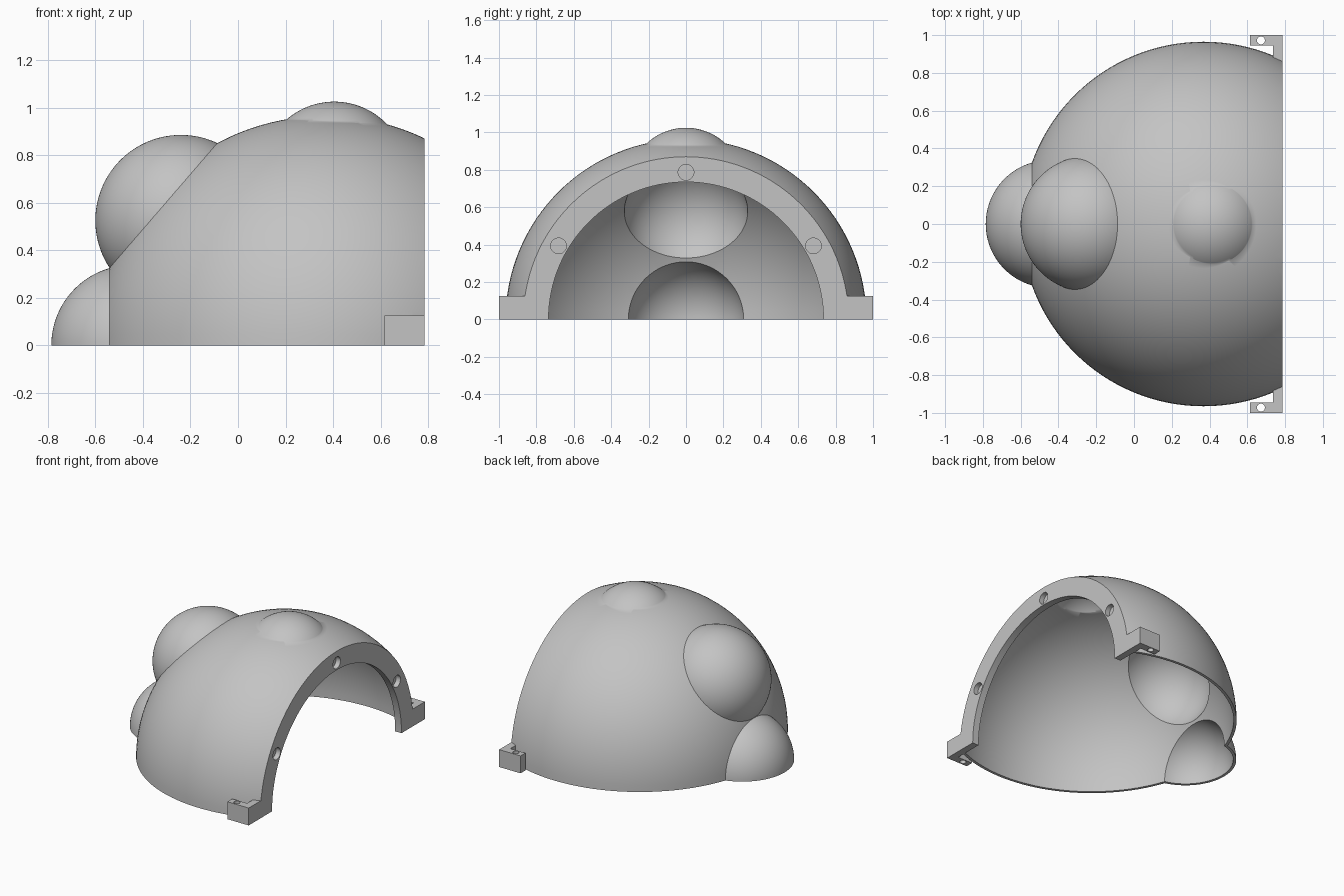
import bpy
import math

WALL = 0.02      # shell thickness
RIM_X = 0.785    # flat open side
RIM_T = 0.05     # rim plate thickness
BORE = 0.735     # rim opening radius

# Centre and radius of each ball that makes up the shell
BALLS = [
    ((0.368, 0, 0), 0.965),        # dome
    ((-0.24, 0, 0.525), 0.36),     # upper bulge
    ((-0.447, 0, 0), 0.338),       # lower bulge
    ((0.405, 0, 0.718), 0.307),    # top bump
]

if "Cube" in bpy.data.objects:
    bpy.data.objects.remove(bpy.data.objects["Cube"], do_unlink=True)

grey = bpy.data.materials.new("plain grey")
grey.use_nodes = True
colour = (0.55, 0.55, 0.55, 1)
grey.diffuse_color = colour
grey.node_tree.nodes["Principled BSDF"].inputs["Base Color"].default_value = colour


def box(x, y, z):
    """Box given by its (low, high) range on each axis."""
    centre = [(a + b) / 2 for a, b in (x, y, z)]
    bpy.ops.mesh.primitive_cube_add(size=1, location=centre)
    ob = bpy.context.object
    ob.scale = [b - a for a, b in (x, y, z)]
    bpy.ops.object.transform_apply(location=True, rotation=True, scale=True)
    return ob


def rod(radius, depth, centre, along_x=False, sides=32):
    turn = (0, math.pi / 2, 0) if along_x else (0, 0, 0)
    bpy.ops.mesh.primitive_cylinder_add(vertices=sides, radius=radius, depth=depth,
                                        location=centre, rotation=turn)
    bpy.ops.object.transform_apply(location=True, rotation=True, scale=True)
    return bpy.context.object


def combine(target, other, operation):
    """Apply a boolean and discard the second object."""
    mod = target.modifiers.new("combine", "BOOLEAN")
    mod.operation = operation
    mod.solver = "EXACT"
    mod.object = other
    bpy.context.view_layer.objects.active = target
    bpy.ops.object.modifier_apply(modifier=mod.name)
    bpy.data.objects.remove(other, do_unlink=True)


def ball_cluster(shrink):
    """All balls merged into one solid."""
    solid = None
    for centre, radius in BALLS:
        bpy.ops.mesh.primitive_uv_sphere_add(segments=128, ring_count=64,
                                             radius=radius - shrink, location=centre)
        bpy.ops.object.transform_apply(location=True, rotation=True, scale=True)
        ball = bpy.context.object
        if solid:
            combine(solid, ball, "UNION")
        else:
            solid = ball
    return solid


# Outer body with an L-shaped mounting tab on each side
shell = ball_cluster(0)
shell.name = "bulged_dome_shell"
for side in (-1, 1):
    def span(a, b):
        return sorted((side * a, side * b))
    web = box((RIM_X - RIM_T, RIM_X + 0.1), span(0.8, 1), (-0.1, 0.125))
    bar = box((0.615, RIM_X + 0.1), span(0.945, 1), (-0.1, 0.125))
    combine(web, bar, "UNION")
    combine(shell, web, "UNION")

# Flat base and flat open side
combine(shell, box((-2, 2), (-2, 2), (-2, 0)), "DIFFERENCE")
combine(shell, box((RIM_X, 2), (-2, 2), (-2, 2)), "DIFFERENCE")

# Hollow inside, leaving a rim plate with a round opening
cavity = ball_cluster(WALL)
combine(cavity, box((RIM_X - RIM_T, 2), (-2, 2), (-2, 2)), "DIFFERENCE")
combine(shell, cavity, "DIFFERENCE")
combine(shell, rod(BORE, 0.3, (RIM_X, 0, 0), True, 128), "DIFFERENCE")

# Blind sockets in the rim
for degrees in (30, 90, 150):
    a = math.radians(degrees)
    socket = rod(0.042, 0.07, (RIM_X, 0.787 * math.cos(a), 0.787 * math.sin(a)), True)
    combine(shell, socket, "DIFFERENCE")

# Vertical screw holes in the tabs
for side in (-1, 1):
    combine(shell, rod(0.021, 0.5, (0.672, side * 0.972, 0.06)), "DIFFERENCE")

# Finish
shell.data.materials.clear()
shell.data.materials.append(grey)
for face in shell.data.polygons:
    face.material_index = 0
bpy.ops.object.select_all(action="DESELECT")
shell.select_set(True)
bpy.context.view_layer.objects.active = shell
bpy.ops.object.shade_smooth_by_angle(angle=math.radians(35))
